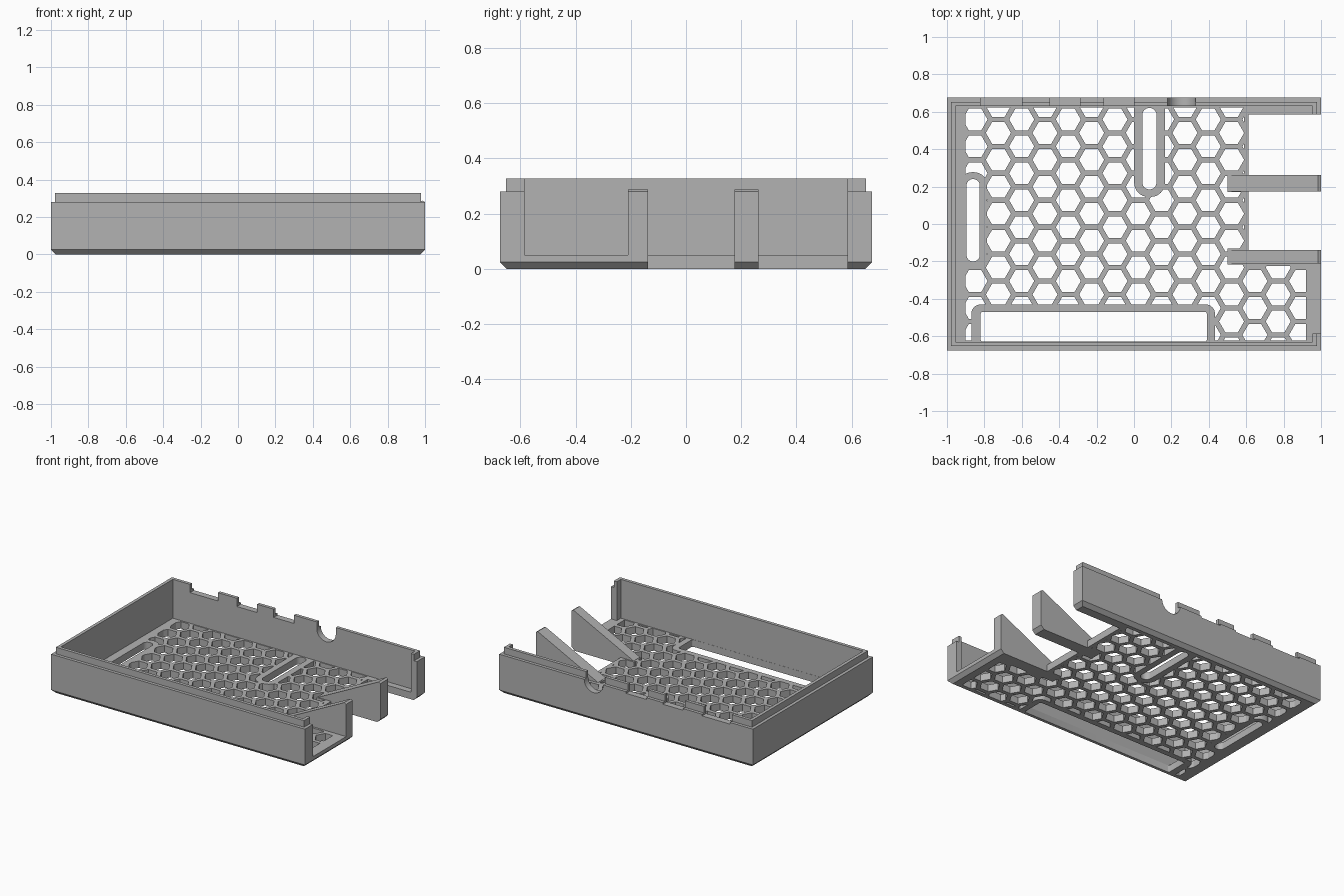
import bpy, bmesh, math

old = bpy.data.objects.get("Cube")
if old:
    bpy.data.objects.remove(old, do_unlink=True)

grey = bpy.data.materials.new("plain grey")
grey.use_nodes = True
COLOUR = (0.45, 0.45, 0.45, 1)
grey.diffuse_color = COLOUR
grey.node_tree.nodes["Principled BSDF"].inputs["Base Color"].default_value = COLOUR

WALL, FLOOR = 0.045, 0.05
cutters = []


def to_object(name, bm):
    bmesh.ops.recalc_face_normals(bm, faces=bm.faces)
    mesh = bpy.data.meshes.new(name)
    bm.to_mesh(mesh)
    bm.free()
    mesh.materials.append(grey)
    obj = bpy.data.objects.new(name, mesh)
    bpy.context.collection.objects.link(obj)
    return obj


def loft(bm, rings):
    loops = [[bm.verts.new(p) for p in ring] for ring in rings]
    n = len(loops[0])
    for a, b in zip(loops, loops[1:]):
        for i in range(n):
            j = (i + 1) % n
            bm.faces.new((a[i], a[j], b[j], b[i]))
    bm.faces.new(loops[0][::-1])
    bm.faces.new(loops[-1])


def prism(name, outlines, lo, hi, axis="z"):
    """Extrude flat outlines along z, or xz outlines along y."""
    bm = bmesh.new()
    for pts in outlines:
        loft(bm, [[(u, v, d) if axis == "z" else (u, d, v) for u, v in pts]
                  for d in (lo, hi)])
    return to_object(name, bm)


def rect(x0, x1, y0, y1):
    return [(x0, y0), (x1, y0), (x1, y1), (x0, y1)]


def rounded(x0, x1, y0, y1, r, steps=8):
    pts = []
    corners = [(x1 - r, y1 - r), (x0 + r, y1 - r), (x0 + r, y0 + r), (x1 - r, y0 + r)]
    for k, (cx, cy) in enumerate(corners):
        for i in range(steps + 1):
            a = math.pi / 2 * (k + i / steps)
            pts.append((cx + r * math.cos(a), cy + r * math.sin(a)))
    return pts


def circle(cx, cy, r, n):
    return [(cx + r * math.cos(math.tau * i / n), cy + r * math.sin(math.tau * i / n))
            for i in range(n)]


def boolean(obj, other, operation="DIFFERENCE"):
    mod = obj.modifiers.new("boolean", "BOOLEAN")
    mod.operation = operation
    mod.solver = "EXACT"
    mod.object = other
    other.hide_render = True
    cutters.append(other)


# Open tray: chamfered foot, outer wall, stepped lip and hollow inside
profile = [(0.025, 0), (0, 0.025), (0, 0.28), (0.022, 0.28),
           (0.022, 0.327), (WALL, 0.327), (WALL, FLOOR)]
bm = bmesh.new()
loft(bm, [[(x, y, z) for x, y in rect(d - 1, 1 - d, d - 0.675, 0.675 - d)]
          for d, z in profile])
tray = to_object("tray", bm)

# Open right end, and the floor gap beneath the ribs
boolean(tray, prism("end_opening", [rect(0.9, 1.1, -0.585, 0.585)], FLOOR, 0.5))
boolean(tray, prism("floor_gap", [rect(0.612, 1.1, -0.2, 0.585)], -0.1, 0.2))

# Notches and round cable cut-out in the back wall
notches = [rect(a, b, 0.268, 0.5) for a, b in ((-0.82, -0.6), (-0.45, -0.29), (-0.16, 0))]
boolean(tray, prism("wall_notches", notches, 0.6, 0.8, "y"))
half = [(0.255 + 0.075 * math.cos(math.pi * (1 + i / 20)),
         0.28 + 0.075 * math.sin(math.pi * (1 + i / 20))) for i in range(21)]
cable = half + [(0.33, 0.5), (0.18, 0.5)]
boolean(tray, prism("cable_notch", [cable], 0.6, 0.8, "y"))

# Long slots in the floor
slots = [rounded(-0.895, -0.825, -0.2, 0.24, 0.034),
         rounded(0.045, 0.12, 0.185, 0.62, 0.036),
         rounded(-0.82, 0.39, -0.629, -0.47, 0.012, 3)]
boolean(tray, prism("floor_slots", slots, -0.1, 0.1))

# Honeycomb holes, trimmed to the floor area and kept clear of slot borders
STEP, PITCH = 0.1247, 0.144
holes = []
for col in range(-7, 9):
    for row in range(-6, 7):
        cy = 0.055 + (row + 0.5 * (col % 2)) * PITCH
        holes.append(circle(0.023 + col * STEP, cy, 0.067, 6))
honeycomb = prism("honeycomb", holes, -0.1, 0.1)
area = [(-0.9, -0.622), (0.92, -0.622), (0.92, -0.225),
        (0.587, -0.225), (0.587, 0.623), (-0.9, 0.623)]
boolean(honeycomb, prism("honeycomb_area", [area], -0.2, 0.2), "INTERSECT")
borders = [rounded(-0.935, -0.785, -0.24, 0.277, 0.07),
           rounded(0.001, 0.165, 0.145, 0.72, 0.075),
           rounded(-0.87, 0.433, -0.72, -0.43, 0.05),
           rect(0.5, 0.7, 0.17, 0.27), rect(0.5, 0.7, -0.216, -0.13)]
boolean(honeycomb, prism("solid_borders", borders, -0.3, 0.3))
boolean(tray, honeycomb)

# Bake the cuts and drop the cutters
bpy.context.view_layer.update()
graph = bpy.context.evaluated_depsgraph_get()
baked = bpy.data.meshes.new_from_object(tray.evaluated_get(graph))
tray.modifiers.clear()
tray.data = baked
tray.data.materials.clear()
tray.data.materials.append(grey)
for cutter in cutters:
    bpy.data.objects.remove(cutter, do_unlink=True)

# Sloping ribs that reach out over the floor gap
rib = [(0.51, 0.03), (0.51, 0.052), (0.985, 0.288), (1, 0.28),
       (1, 0.025), (0.975, 0), (0.6, 0), (0.6, 0.03)]
prism("back_rib", [rib], 0.175, 0.263, "y")
prism("front_rib", [rib], -0.21, -0.138, "y")

# Smooth the rounded slots, keep edges sharp
bpy.ops.object.select_all(action="DESELECT")
tray.select_set(True)
bpy.context.view_layer.objects.active = tray
bpy.ops.object.shade_smooth_by_angle(angle=math.radians(25))
